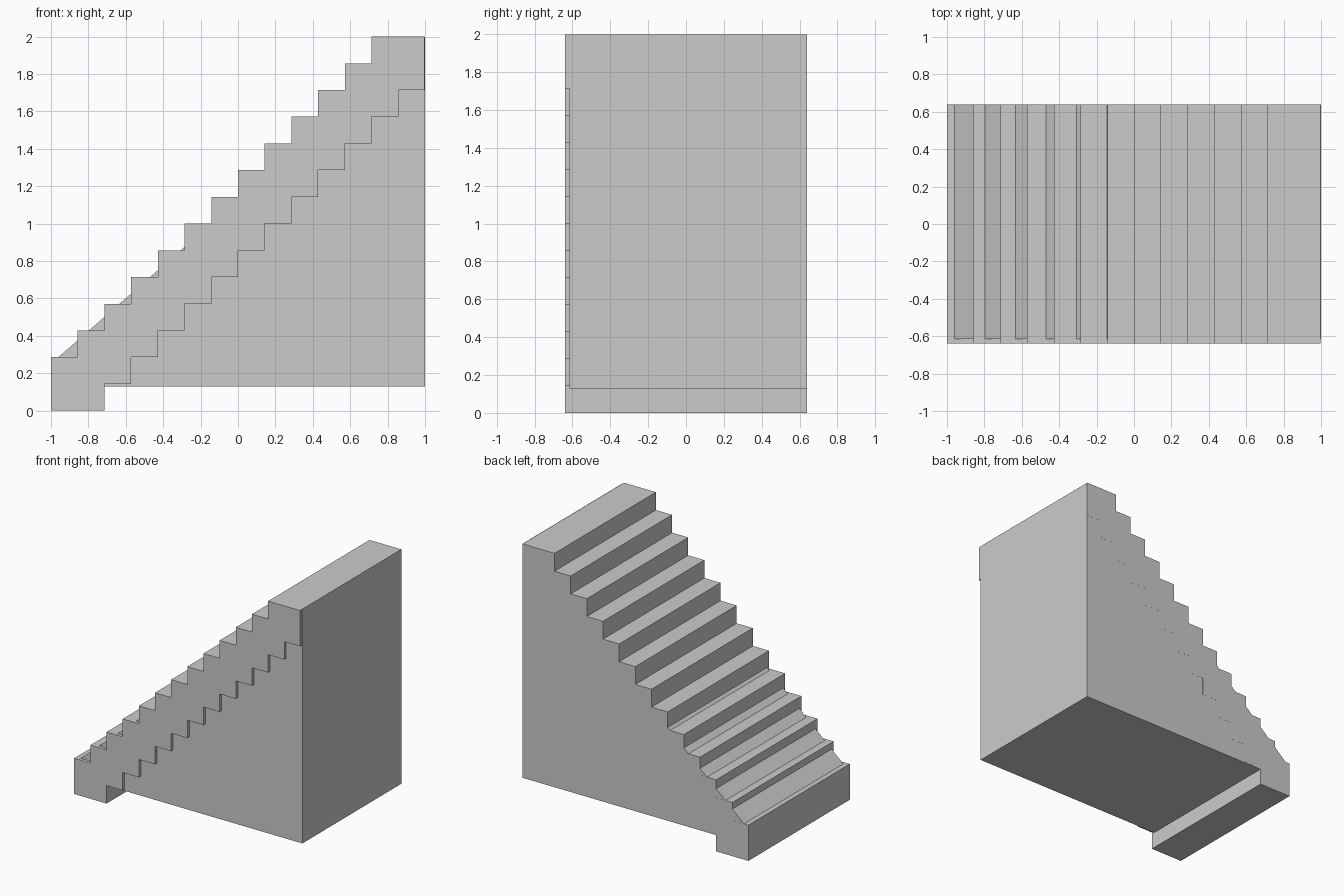
import bpy, bmesh

if "Cube" in bpy.data.objects:
    bpy.data.objects.remove(bpy.data.objects["Cube"])

S = 1 / 7          # tread depth and riser height
STEPS = 13
HALF_W = 0.64
END = 0.996        # back end of the stair flight


def prism(name, profile, y0, y1):
    """Extrude an x-z profile from y0 to y1."""
    bm = bmesh.new()
    face = bm.faces.new([bm.verts.new((x, y0, z)) for x, z in profile])
    ext = bmesh.ops.extrude_face_region(bm, geom=[face])
    moved = [g for g in ext["geom"] if isinstance(g, bmesh.types.BMVert)]
    bmesh.ops.translate(bm, verts=moved, vec=(0, y1 - y0, 0))
    bmesh.ops.recalc_face_normals(bm, faces=bm.faces)
    mesh = bpy.data.meshes.new(name)
    bm.to_mesh(mesh)
    bm.free()
    obj = bpy.data.objects.new(name, mesh)
    bpy.context.collection.objects.link(obj)
    return obj


# Stair flight: stepped on top and stepped underneath
profile = [(-1, 0)]
for k in range(STEPS):
    x, z = -1 + k * S, (k + 2) * S
    profile += [(x, z), (x + S, z)]
profile[-1] = (END, 2)
profile.append((END, 12 * S))
for k in reversed(range(12)):
    x, z = -1 + (k + 2) * S, (k + 1) * S
    if k < 11:
        profile.append((x + S, z))
    profile.append((x, z))
profile.append((-1 + 2 * S, 0))
prism("stair_flight", profile, -HALF_W, HALF_W)

# Sloped support under the stairs, set back slightly on the front side
prism("support_wedge",
      [(-0.99, 0.13), (1, 0.13), (1, 1.999), (-0.99, 0.26)],
      -0.615, HALF_W - 0.0005)
